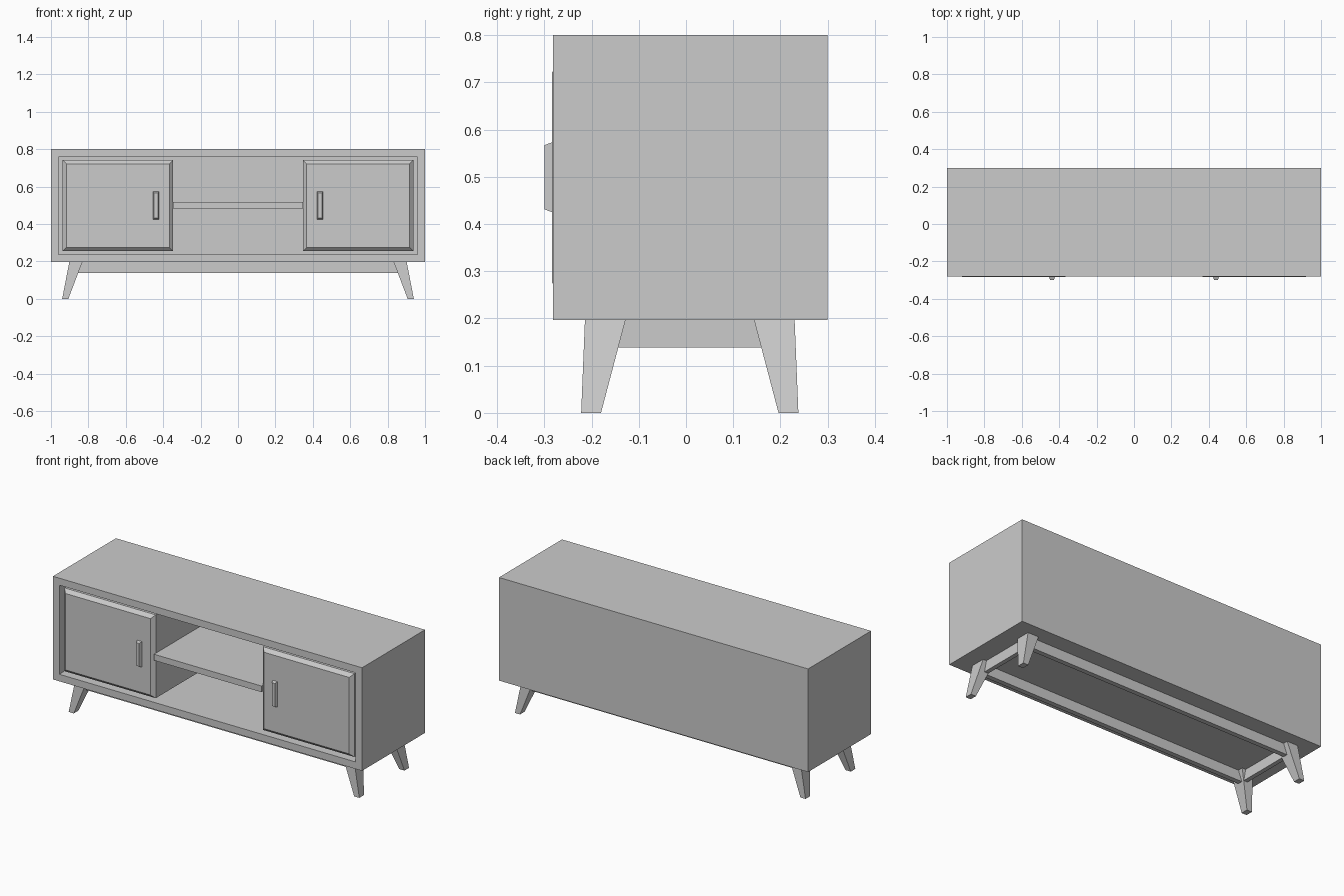
import bpy
import bmesh
from mathutils import Vector

cube = bpy.data.objects.get("Cube")
if cube:
    bpy.data.objects.remove(cube, do_unlink=True)

grey = bpy.data.materials.new("plain_grey")
grey.use_nodes = True
colour = (0.6, 0.6, 0.6, 1)
grey.diffuse_color = colour
grey.node_tree.nodes["Principled BSDF"].inputs["Base Color"].default_value = colour


def finish(name, bm):
    bmesh.ops.recalc_face_normals(bm, faces=bm.faces)
    mesh = bpy.data.meshes.new(name)
    bm.to_mesh(mesh)
    bm.free()
    mesh.materials.append(grey)
    obj = bpy.data.objects.new(name, mesh)
    bpy.context.collection.objects.link(obj)
    return obj


def loft(name, first, second):
    """Join two matching rings of four corners into a closed solid."""
    bm = bmesh.new()
    a = [bm.verts.new(p) for p in first]
    b = [bm.verts.new(p) for p in second]
    bm.faces.new(a)
    bm.faces.new(b)
    for i in range(4):
        j = (i + 1) % 4
        bm.faces.new((a[i], a[j], b[j], b[i]))
    return finish(name, bm)


def flat_ring(x, y, z):
    return [(x[0], y[0], z), (x[1], y[0], z), (x[1], y[1], z), (x[0], y[1], z)]


def front_ring(x, z, y, inset=0):
    x0, x1, z0, z1 = x[0] + inset, x[1] - inset, z[0] + inset, z[1] - inset
    return [(x0, y, z0), (x1, y, z0), (x1, y, z1), (x0, y, z1)]


def block(name, x, y, z):
    return loft(name, flat_ring(x, y, z[0]), flat_ring(x, y, z[1]))


def mirrored(pair, side):
    return tuple(sorted(side * v for v in pair))


FRONT, BACK = -0.282, 0.30
BASE, TOP = 0.197, 0.80
RIM = 0.058
INNER_BACK = 0.24
OPENING = (BASE + RIM, TOP - RIM)

# Cabinet shell: a box whose front is inset and pushed inwards
bm = bmesh.new()
bmesh.ops.create_cube(bm, size=1)
for v in bm.verts:
    v.co = Vector((v.co.x * 2,
                   FRONT if v.co.y < 0 else BACK,
                   BASE if v.co.z < 0 else TOP))
bm.normal_update()
front = min(bm.faces, key=lambda f: f.normal.y)
bmesh.ops.inset_region(bm, faces=[front], thickness=RIM)
cavity = bmesh.ops.extrude_discrete_faces(bm, faces=[front])["faces"][0]
for v in cavity.verts:
    v.co.y = INNER_BACK
finish("cabinet_shell", bm)

# Open shelf between the cupboards
block("middle_shelf", (-0.348, 0.348), (FRONT + 0.002, INNER_BACK), (0.482, 0.518))

for side, label in ((-1, "right"), (1, "left")):
    # Cupboard wall, bevelled door and tapered handle
    block(label + "_divider", mirrored((0.347, 0.372), side), (-0.264, INNER_BACK), OPENING)
    door_x = mirrored((0.347, 0.938), side)
    block(label + "_door_rim", door_x, (-0.264, -0.245), OPENING)
    loft(label + "_door_panel", front_ring(door_x, OPENING, -0.264),
         front_ring(door_x, OPENING, -0.2835, 0.02))
    handle_x = mirrored((0.423, 0.454), side)
    handle_z = (0.425, 0.573)
    loft(label + "_handle", front_ring(handle_x, handle_z, -0.2835),
         front_ring(handle_x, handle_z, -0.30, 0.006))

    # Splayed legs
    for y_side, place in ((-1, "front"), (1, "back")):
        def leg_y(pair):
            return tuple(0.008 + v for v in mirrored(pair, y_side))
        loft(f"{place}_{label}_leg",
             flat_ring(mirrored((0.907, 0.94), side), leg_y((0.188, 0.23)), 0),
             flat_ring(mirrored((0.832, 0.902), side), leg_y((0.136, 0.222)), BASE))

    # End rail under the cabinet
    block(label + "_end_rail", mirrored((0.855, 0.88), side), (-0.16, 0.176), (0.138, BASE))

# Long rails under the cabinet
for y_side, place in ((-1, "front"), (1, "back")):
    y = 0.008 + y_side * 0.18
    block(place + "_long_rail", (-0.87, 0.87), (y - 0.014, y + 0.014), (0.138, BASE))
